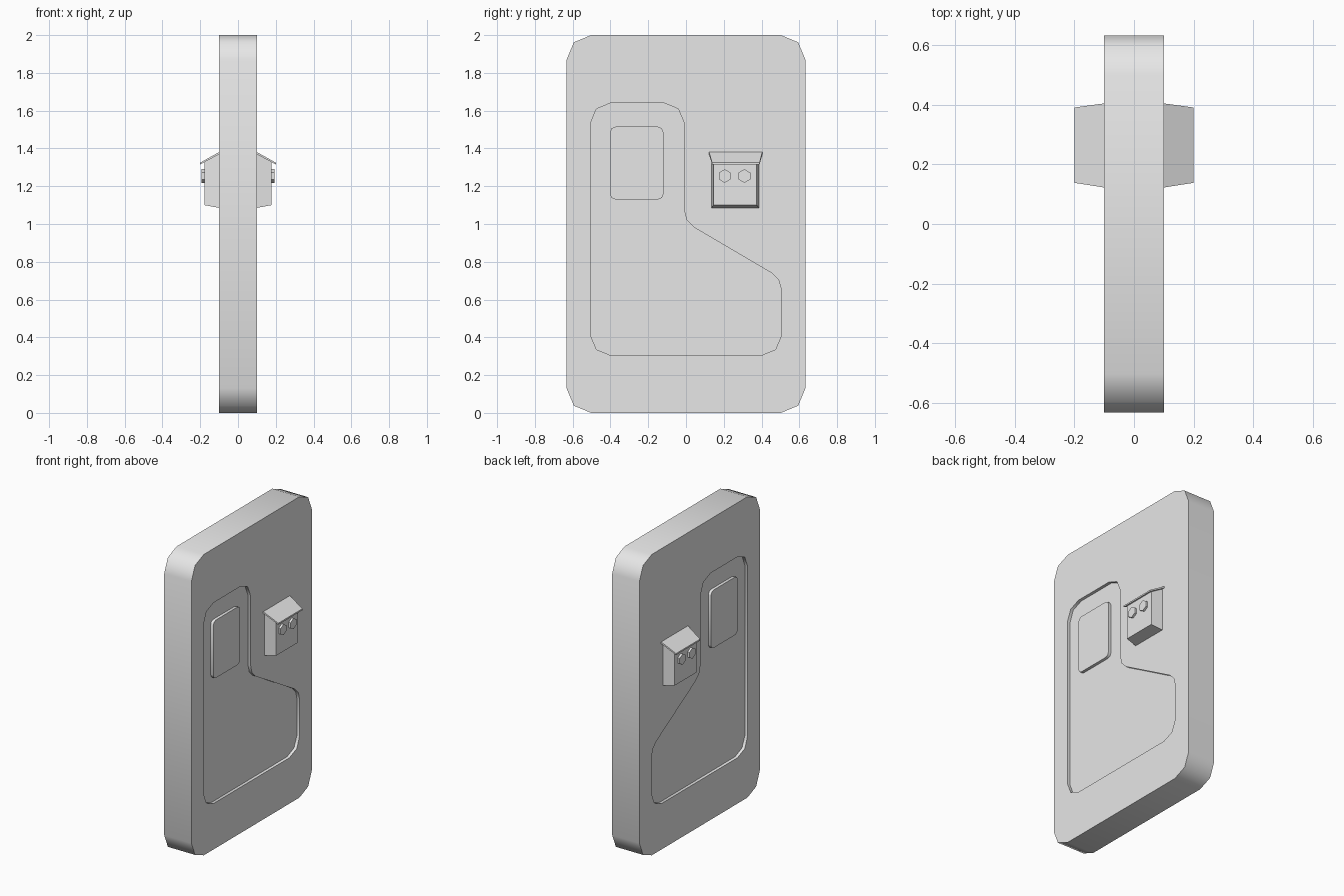
import bpy, bmesh, math
from mathutils import Vector

cube = bpy.data.objects.get("Cube")
if cube:
    bpy.data.objects.remove(cube, do_unlink=True)

grey = bpy.data.materials.new("plain grey")
grey.use_nodes = True
grey.diffuse_color = (0.8, 0.8, 0.8, 1)
grey.node_tree.nodes["Principled BSDF"].inputs["Base Color"].default_value = (0.8, 0.8, 0.8, 1)


def loft(name, sections, mirror=True):
    """Closed solid through two or more (x, [(y, z), ...]) cross-sections."""
    bm = bmesh.new()
    rings = [[bm.verts.new((x, y, z)) for y, z in pts] for x, pts in sections]
    for a, b in zip(rings, rings[1:]):
        for i in range(len(a)):
            j = (i + 1) % len(a)
            bm.faces.new((a[i], a[j], b[j], b[i]))
    bm.faces.new(rings[0])
    bm.faces.new(rings[-1])
    bmesh.ops.recalc_face_normals(bm, faces=bm.faces)
    mesh = bpy.data.meshes.new(name)
    bm.to_mesh(mesh)
    bm.free()
    mesh.materials.append(grey)
    obj = bpy.data.objects.new(name, mesh)
    bpy.context.collection.objects.link(obj)
    if mirror:
        mod = obj.modifiers.new("both sides", 'MIRROR')
        mod.use_mirror_merge = False
    return obj


def rect(y0, y1, z0, z1):
    return [(y0, z0), (y1, z0), (y1, z1), (y0, z1)]


def rounded(corners, radius):
    """Replace each corner by a two-segment arc tangent to both edges."""
    out = []
    n = len(corners)
    for i in range(n):
        p = Vector(corners[i])
        a = (Vector(corners[i - 1]) - p).normalized()
        b = (Vector(corners[(i + 1) % n]) - p).normalized()
        half = a.angle(b) / 2
        centre = p + (a + b).normalized() * radius / math.sin(half)
        middle = centre + (p - centre).normalized() * radius
        reach = radius / math.tan(half)
        out += [tuple(p + a * reach), tuple(middle), tuple(p + b * reach)]
    return out


def activate(obj):
    bpy.ops.object.select_all(action='DESELECT')
    obj.select_set(True)
    bpy.context.view_layer.objects.active = obj


# Door slab with rounded corners
outline = rounded(rect(-0.632, 0.632, 0, 2), 0.13)
slab = loft("door_slab", [(-0.1, outline), (0.1, outline)], mirror=False)

# Stepped recess cut into both faces
step = rounded([(-0.505, 0.305), (0.505, 0.305), (0.505, 0.71),
                (-0.01, 1.013), (-0.01, 1.64), (-0.505, 1.64)], 0.105)
for side in (-1, 1):
    cutter = loft("recess_cutter", [(side * 0.08, step), (side * 0.15, step)], mirror=False)
    cutter.hide_render = True
    activate(slab)
    cut = slab.modifiers.new("recess", 'BOOLEAN')
    cut.operation = 'DIFFERENCE'
    cut.solver = 'EXACT'
    cut.object = cutter
    bpy.ops.object.modifier_apply(modifier=cut.name)
    bpy.data.objects.remove(cutter, do_unlink=True)

# Raised window panels inside the recesses
pane = rounded(rect(-0.402, -0.12, 1.13, 1.515), 0.028)
window = loft("window_panel", [(0.075, pane), (0.0995, pane)])

# Control box, its sloping hood and two hexagonal buttons
loft("control_box", [(0.098, rect(0.134, 0.386, 1.085, 1.372)),
                     (0.178, rect(0.146, 0.374, 1.1, 1.328))])
loft("box_hood", [(0.098, rect(0.122, 0.404, 1.37, 1.382)),
                  (0.2, rect(0.138, 0.39, 1.315, 1.325))])
for name, y in (("front_button", 0.205), ("rear_button", 0.309)):
    hexagon = [(y + 0.036 * math.sin(k * math.pi / 3),
                1.254 + 0.036 * math.cos(k * math.pi / 3)) for k in range(6)]
    loft(name, [(0.17, hexagon), (0.192, hexagon)])

# Smooth rims with crisp face edges
for obj in (slab, window):
    activate(obj)
    bpy.ops.object.shade_smooth_by_angle(angle=math.radians(50))
